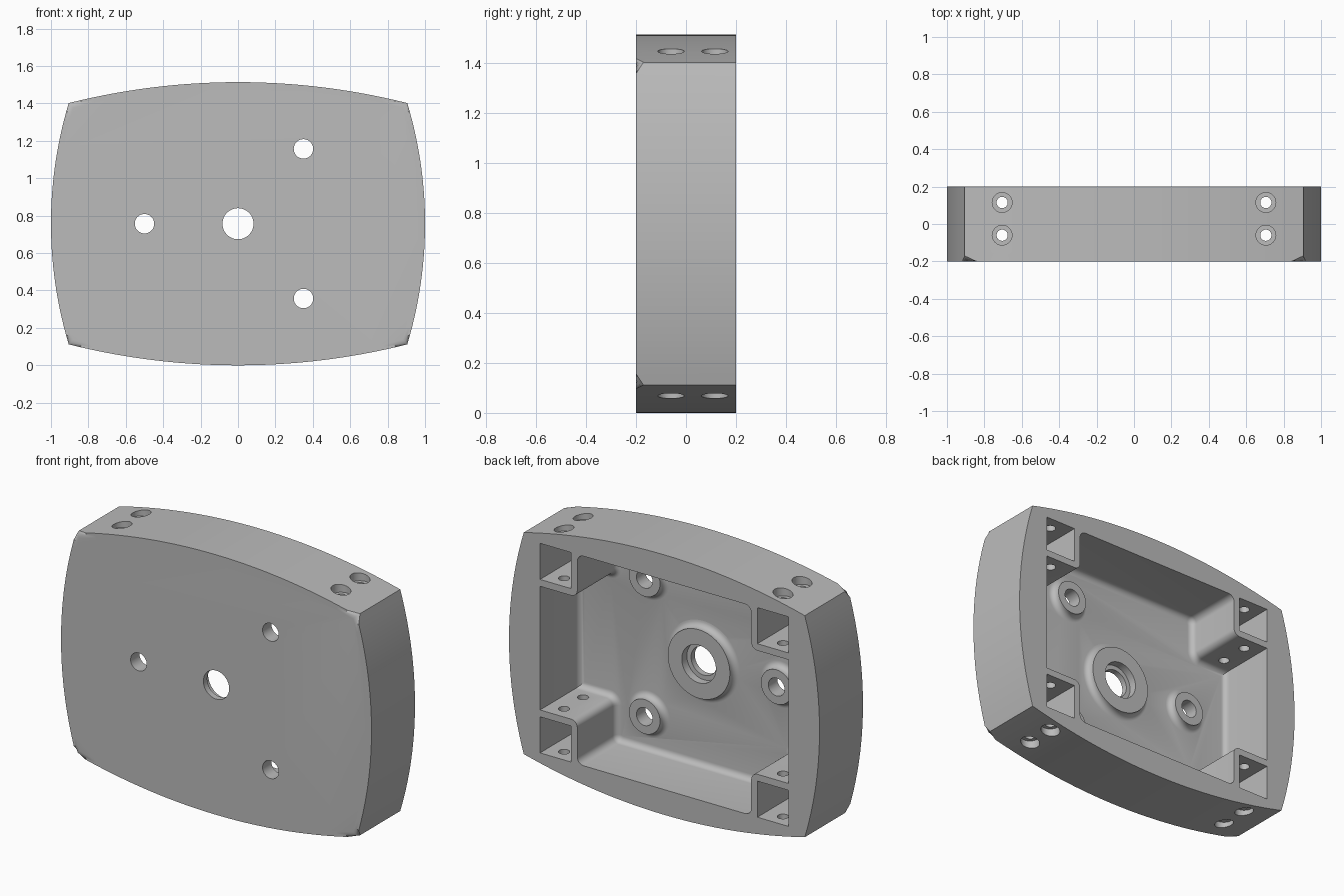
import bpy, bmesh
from math import sin, cos, pi, radians, atan2, hypot
from mathutils import Matrix

old = bpy.data.objects.get("Cube")
if old:
    bpy.data.objects.remove(old, do_unlink=True)

MID = 0.757                       # height of the centre
FRONT, BACK, FLOOR = -0.2, 0.2, -0.16
BOSS_TOP = -0.118

grey = bpy.data.materials.new("light_grey")
grey.use_nodes = True
grey.diffuse_color = (0.5, 0.5, 0.5, 1)
grey.node_tree.nodes["Principled BSDF"].inputs["Base Color"].default_value = (0.5, 0.5, 0.5, 1)


def arc(cx, cz, r, a0, a1, n):
    """Points on a circular arc, angles in degrees."""
    return [(cx + r * cos(radians(a0 + (a1 - a0) * i / n)),
             cz + r * sin(radians(a0 + (a1 - a0) * i / n))) for i in range(n + 1)]


def prism(bm, pts, y0, y1, fillet=0):
    """Extrude an x/z outline along y, rounding the edge at y0."""
    part = bmesh.new()
    face = part.faces.new([part.verts.new((x, y0, MID + z)) for x, z in pts])
    rim = list(face.edges)
    new = bmesh.ops.extrude_face_region(part, geom=[face], use_keep_orig=True)["geom"]
    for v in new:
        if isinstance(v, bmesh.types.BMVert):
            v.co.y = y1
    if fillet:
        bmesh.ops.bevel(part, geom=rim, offset=fillet, segments=6,
                        profile=0.5, affect='EDGES', clamp_overlap=False)
    merge(bm, part)


def lathe(bm, profile, matrix, steps=48):
    """Turn a radius/height profile about its axis and place it."""
    part = bmesh.new()
    vs = [part.verts.new((r, 0, h)) for r, h in profile]
    es = [part.edges.new(p) for p in zip(vs, vs[1:])]
    bmesh.ops.spin(part, geom=vs + es, cent=(0, 0, 0), axis=(0, 0, 1),
                   angle=2 * pi, steps=steps)
    bmesh.ops.remove_doubles(part, verts=part.verts, dist=1e-5)
    part.transform(matrix)
    merge(bm, part)


def merge(bm, part):
    bmesh.ops.recalc_face_normals(part, faces=part.faces)
    tmp = bpy.data.meshes.new("tmp")
    part.to_mesh(tmp)
    part.free()
    bm.from_mesh(tmp)
    bpy.data.meshes.remove(tmp)


def finish(name, bm):
    mesh = bpy.data.meshes.new(name)
    bm.to_mesh(mesh)
    bm.free()
    mesh.materials.append(grey)
    ob = bpy.data.objects.new(name, mesh)
    bpy.context.collection.objects.link(ob)
    return ob


def combine(body, other, operation):
    mod = body.modifiers.new(other.name, 'BOOLEAN')
    mod.operation, mod.object, mod.solver = operation, other, 'EXACT'
    bpy.context.view_layer.objects.active = body
    bpy.ops.object.modifier_apply(modifier=mod.name)
    bpy.data.objects.remove(other, do_unlink=True)


def along_y(x, z):
    return Matrix.Translation((x, 0, MID + z)) @ Matrix.Rotation(-pi / 2, 4, 'X')


# Bulged body outline: four shallow arcs meeting at the corners
CX, CZ, HALF_W, HALF_H = 0.905, 0.645, 1.0, 0.757


def bulge(half_chord, near, far, turn):
    sag = far - near
    r = (half_chord ** 2 + sag ** 2) / (2 * sag)
    a = atan2(half_chord, r - sag) * 180 / pi
    d = far - r
    return arc(d * cos(radians(turn)), d * sin(radians(turn)), r, turn - a, turn + a, 28)[:-1]


outline = []
for turn in (0, 90, 180, 270):
    outline += bulge(CZ, CX, HALF_W, turn) if turn % 180 == 0 else bulge(CX, CZ, HALF_H, turn)
bm = bmesh.new()
prism(bm, outline, FRONT, BACK, 0.03)
body = finish("housing_body", bm)

# Main cavity, cross-shaped, with four square corner pockets
R = 0.04
quad = [(0.8, 0.36)] + arc(0.56 + R, 0.36 + R, R, 270, 180, 6) + arc(0.56 - R, 0.61 - R, R, 0, 90, 6)
upper = quad + [(-x, z) for x, z in reversed(quad)]
cavity = upper + [(x, -z) for x, z in reversed(upper)]
bm = bmesh.new()
prism(bm, cavity, FLOOR, BACK + 0.1, 0.035)
for sx in (-1, 1):
    for sz in (-1, 1):
        prism(bm, [(sx * x, sz * z) for x, z in
                   ((0.6, 0.4), (0.8, 0.4), (0.8, 0.61), (0.6, 0.61))], FLOOR, BACK + 0.1)
combine(body, finish("cavity_cutter", bm), 'DIFFERENCE')

# Round bosses on the cavity floor with a filleted foot
mounts = [(-0.5, 0), (0.35, 0.4), (0.35, -0.4)]
bm = bmesh.new()
F = 0.035
for x, z, r in [(0, 0, 0.2)] + [(x, z, 0.1) for x, z in mounts]:
    foot = arc(r + F, FLOOR + F, F, 270, 180, 6)
    lathe(bm, [(0, FLOOR - 0.01), (r + F, FLOOR - 0.01)] + foot + [(r, BOSS_TOP), (0, BOSS_TOP)],
          along_y(x, z), 64)
combine(body, finish("bosses", bm), 'UNION')

# Stepped centre bore, mounting holes and counterbored screw holes
bm = bmesh.new()
lathe(bm, [(0, -0.3), (0.083, -0.3), (0.083, -0.165), (0.11, -0.165), (0.11, 0), (0, 0)],
      along_y(0, 0), 64)
for x, z in mounts:
    lathe(bm, [(0, -0.3), (0.052, -0.3), (0.052, 0), (0, 0)], along_y(x, z))
screw = [(0.03, 0), (0.03, 0.65), (0.053, 0.65), (0.053, 0.8), (0, 0.8)]
screw = [(r, -h) for r, h in reversed(screw[1:])] + screw[1:]
for x in (-0.705, 0.705):
    for y in (-0.06, 0.115):
        lathe(bm, screw, Matrix.Translation((x, y, MID)), 32)
combine(body, finish("hole_cutter", bm), 'DIFFERENCE')

bpy.ops.object.select_all(action='DESELECT')
body.select_set(True)
bpy.context.view_layer.objects.active = body
bpy.ops.object.shade_smooth_by_angle(angle=radians(30))
